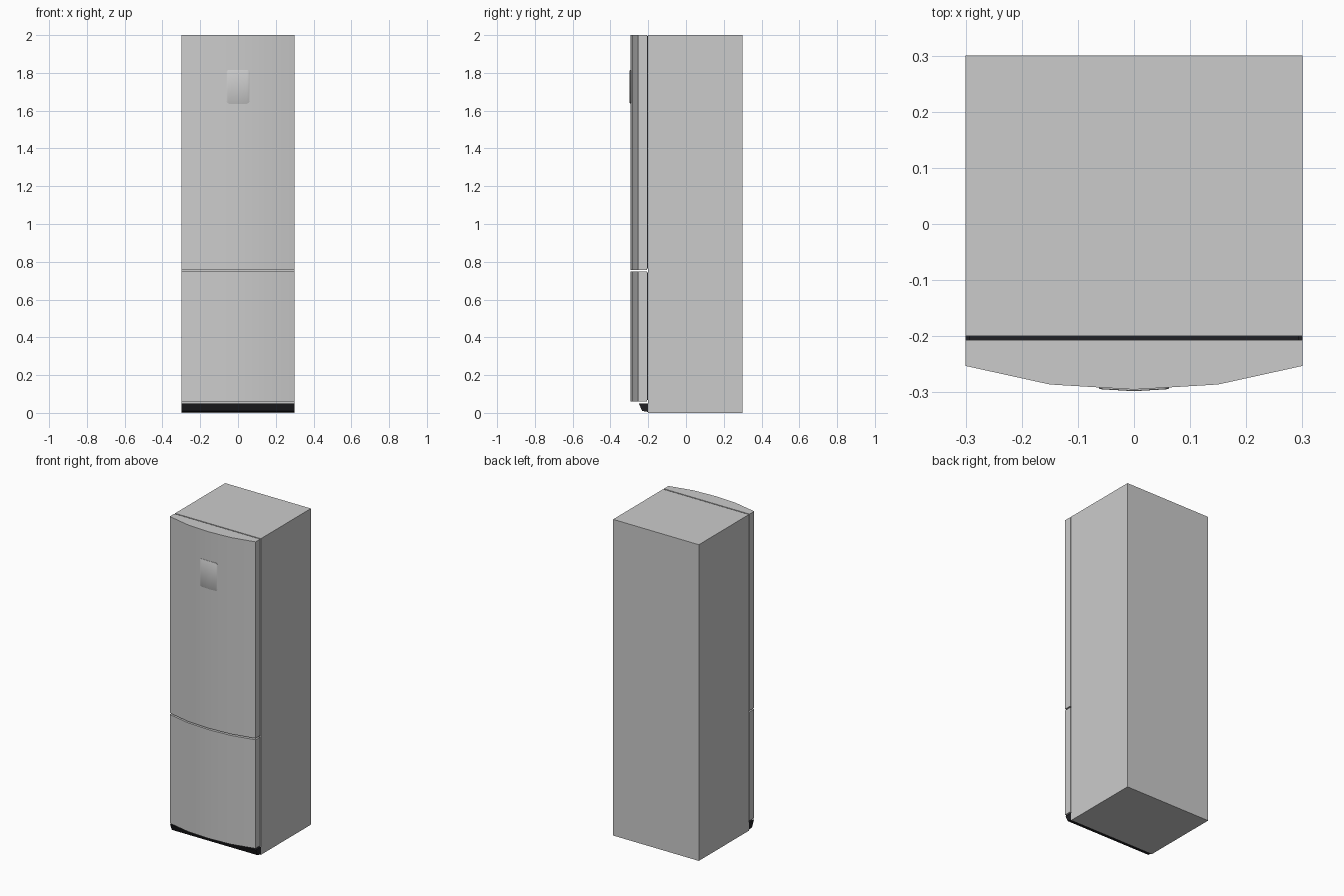
import bpy, bmesh, math

if "Cube" in bpy.data.objects:
    bpy.data.objects.remove(bpy.data.objects["Cube"])

dark = bpy.data.materials.new("dark_rubber")
dark.diffuse_color = (0.015, 0.015, 0.018, 1)
dark.use_nodes = True
dark.node_tree.nodes["Principled BSDF"].inputs["Base Color"].default_value = dark.diffuse_color

FRONT = [(-0.3, -0.253), (-0.15, -0.286), (0, -0.295), (0.15, -0.286), (0.3, -0.253)]


def finish(name, bm, mat=None, smooth=False):
    bmesh.ops.recalc_face_normals(bm, faces=bm.faces)
    me = bpy.data.meshes.new(name)
    bm.to_mesh(me)
    bm.free()
    ob = bpy.data.objects.new(name, me)
    bpy.context.collection.objects.link(ob)
    if mat:
        me.materials.append(mat)
    if smooth:
        bpy.ops.object.select_all(action='DESELECT')
        ob.select_set(True)
        bpy.context.view_layer.objects.active = ob
        bpy.ops.object.shade_smooth_by_angle(angle=math.radians(30))
    return ob


def extrude(name, pts, vec, mat=None, smooth=False):
    bm = bmesh.new()
    face = bm.faces.new([bm.verts.new(p) for p in pts])
    geo = bmesh.ops.extrude_face_region(bm, geom=[face], use_keep_orig=True)
    bmesh.ops.translate(bm, vec=vec,
                        verts=[g for g in geo['geom'] if isinstance(g, bmesh.types.BMVert)])
    return finish(name, bm, mat, smooth)


def box(name, x, y0, y1, z0, z1, mat=None):
    return extrude(name, [(-x, y0, z0), (x, y0, z0), (x, y1, z0), (-x, y1, z0)],
                   (0, 0, z1 - z0), mat)


# Cabinet
box("cabinet", 0.3, -0.2, 0.3, 0, 2)

# Bowed doors with recessed dark gaskets behind them
for part, z0, z1 in (("freezer", 0.06, 0.748), ("fridge", 0.757, 2.0)):
    outline = FRONT + [(0.3, -0.207), (-0.3, -0.207)]
    extrude(part + "_door", [(x, y, z0) for x, y in outline], (0, 0, z1 - z0), smooth=True)
    box(part + "_gasket", 0.293, -0.208, -0.199, z0 + 0.008, z1 - 0.006, dark)

# Sloping kick plate
side = [(-0.2, 0.005), (-0.232, 0.01), (-0.25, 0.05), (-0.2, 0.05)]
extrude("kick_plate", [(-0.3, y, z) for y, z in side], (0.6, 0, 0), dark)


# Raised control panel that follows the bow of the door
def panel_layer(bm, hw, hh, r, lift):
    half = [hw - r + r * math.sin(math.pi / 2 * i / 4) for i in range(5)]
    xs = [-x for x in reversed(half)] + [0] + half
    cols = []
    for x in xs:
        d = max(0, abs(x) - (hw - r))
        h = hh - r + math.sqrt(max(0, r * r - d * d))
        y = -0.295 + abs(x) * 0.06 - lift
        cols.append([bm.verts.new((x, y, 1.727 + s * h)) for s in (-1, 1)])
    return cols


bm = bmesh.new()
layers = [panel_layer(bm, 0.062, 0.088, 0.014, -0.002),
          panel_layer(bm, 0.062, 0.088, 0.014, 0.002),
          panel_layer(bm, 0.060, 0.086, 0.012, 0.003)]
for lay in (layers[0], layers[2]):
    for a, b in zip(lay, lay[1:]):
        bm.faces.new((a[0], b[0], b[1], a[1]))
rings = [[c[0] for c in lay] + [c[1] for c in reversed(lay)] for lay in layers]
for r0, r1 in zip(rings, rings[1:]):
    for i in range(len(r0)):
        j = (i + 1) % len(r0)
        bm.faces.new((r0[i], r0[j], r1[j], r1[i]))
finish("control_panel", bm, smooth=True)
